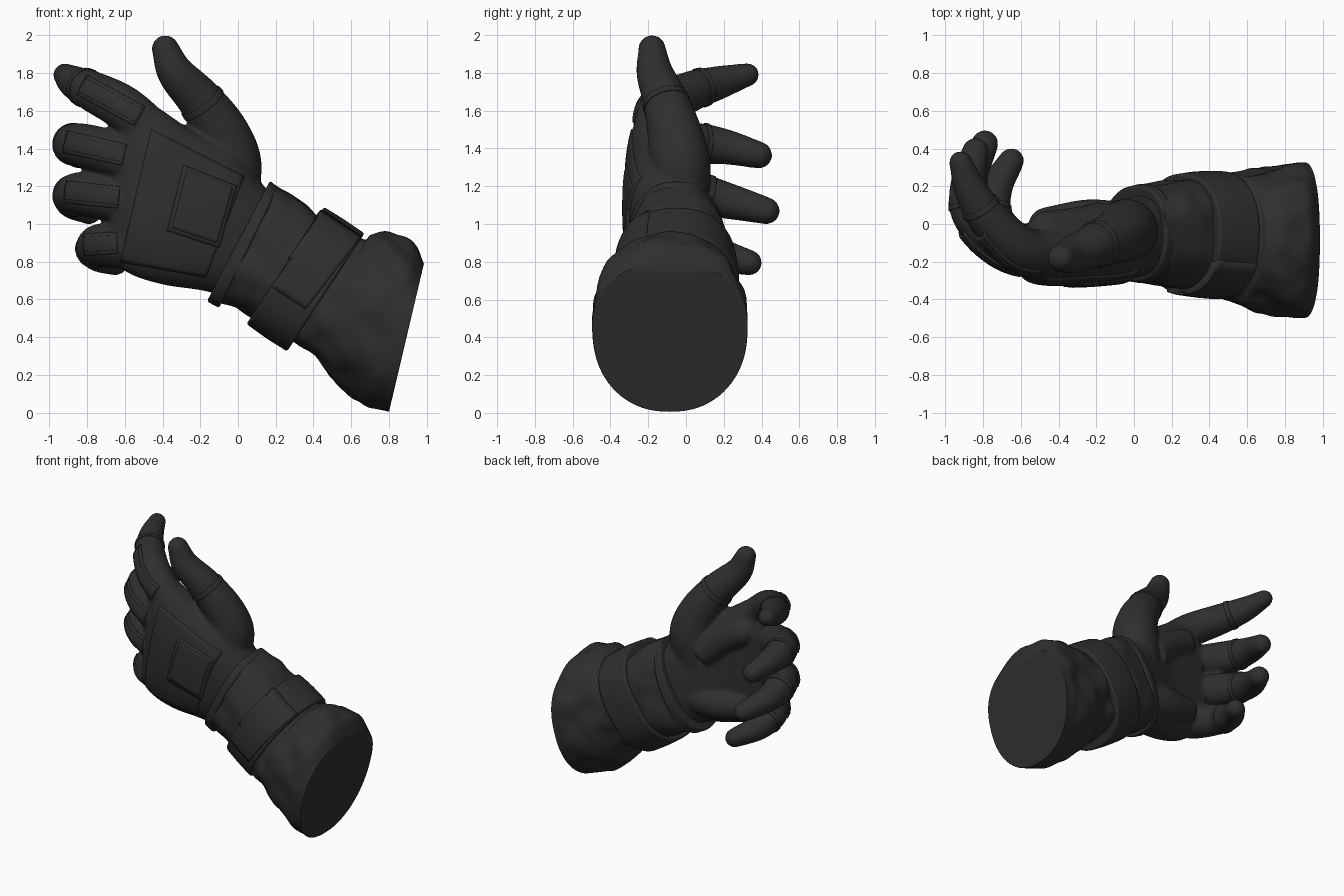
import bpy, bmesh, math
from mathutils import Vector, noise
from mathutils.bvhtree import BVHTree

if "Cube" in bpy.data.objects:
    bpy.data.objects.remove(bpy.data.objects["Cube"])

fabric = bpy.data.materials.new("charcoal fabric")
fabric.diffuse_color = (0.028, 0.028, 0.028, 1)
fabric.use_nodes = True
fabric.node_tree.nodes["Principled BSDF"].inputs["Base Color"].default_value = fabric.diffuse_color


def spline(pts, n):
    """Catmull-Rom samples through tuples of any length."""
    P = [Vector(p) for p in pts]
    P = [P[0] * 2 - P[1]] + P + [P[-1] * 2 - P[-2]]
    out = []
    for i in range(1, len(P) - 2):
        a, b, c, d = P[i - 1:i + 3]
        for j in range(n):
            t = j / n
            out.append((b * 2 + (c - a) * t + (a * 2 - b * 5 + c * 4 - d) * t * t
                        + (b * 3 - a - c * 3 + d) * t ** 3) * 0.5)
    return out + [P[-2]]


def skin(bm, rings):
    """Closed tube through rings of points."""
    R = [[bm.verts.new(p) for p in r] for r in rings]
    n = len(R[0])
    for a, b in zip(R, R[1:]):
        for i in range(n):
            bm.faces.new((a[i], a[(i + 1) % n], b[(i + 1) % n], b[i]))
    bm.faces.new(R[0])
    bm.faces.new(R[-1])


def sections(rows, n=8, power=2.3, folds=0.0, egg=0.0, sides=72):
    """Rings from rows of (bottom x, z, top x, z, y min, y max)."""
    rings = []
    for k, (bx, bz, tx, tz, y0, y1) in enumerate(spline(rows, n)):
        c = Vector(((bx + tx) / 2, (y0 + y1) / 2, (bz + tz) / 2))
        h = Vector(((tx - bx) / 2, 0, (tz - bz) / 2))
        w = Vector((0, (y1 - y0) / 2, 0))
        e = egg * max(0, 1 - k / 24)
        ring = []
        for i in range(sides):
            a = 2 * math.pi * i / sides
            ca, sa = math.cos(a), math.sin(a)
            p = h * math.copysign(abs(ca) ** (2 / power), ca) \
                + w * math.copysign(abs(sa) ** (2 / power), sa) * (1 + e * ca)
            q = c + p
            f = folds * min(1, k / 10) * (noise.noise(Vector((q.x * 5 + q.z * 3, q.y * 3, q.z * 4)))
                                          + 0.5 * noise.noise(q * 9))
            ring.append(c + p * (1 + f))
        rings.append(ring)
    return rings


def tube(samples, round_tip=True, sides=28):
    """Rings round a path of (x, y, z, radius)."""
    S = [(Vector(s[:3]), s[3]) for s in samples]
    u, rings = Vector((0.1, 0.2, 1)), []

    def ring(p, r, t):
        v = t.cross(u)
        return [p + (u * math.cos(a) + v * math.sin(a)) * r
                for a in (2 * math.pi * i / sides for i in range(sides))]
    for i, (p, r) in enumerate(S):
        t = (S[min(i + 1, len(S) - 1)][0] - S[max(i - 1, 0)][0]).normalized()
        u = (u - t * u.dot(t)).normalized()
        rings.append(ring(p, r, t))
    if round_tip:
        for a in (0.3, 0.6, 0.9, 1.2, 1.45):
            rings.append(ring(p + t * r * math.sin(a), r * math.cos(a), t))
    return rings


def finish(name, bm, angle=40):
    bmesh.ops.recalc_face_normals(bm, faces=bm.faces)
    me = bpy.data.meshes.new(name)
    bm.to_mesh(me)
    bm.free()
    me.materials.append(fabric)
    ob = bpy.data.objects.new(name, me)
    bpy.context.collection.objects.link(ob)
    me.shade_smooth()
    me.set_sharp_from_angle(angle=math.radians(angle))
    return ob


def solid(name, rings, bevel=0.0):
    bm = bmesh.new()
    skin(bm, rings)
    ob = finish(name, bm)
    if bevel:
        m = ob.modifiers.new("soft edge", 'BEVEL')
        m.width, m.segments, m.limit_method = bevel, 2, 'ANGLE'
        m.angle_limit = math.radians(50)
    return ob


def tree_of(ob):
    bm = bmesh.new()
    bm.from_mesh(ob.data)
    t = BVHTree.FromBMesh(bm)
    bm.free()
    return t


def plate(name, tree, quad, thick=0.02, n=18):
    """Sewn patch: a front-view quad laid on a surface."""
    a, b, c, d = [Vector(q) for q in quad]
    bm, grid = bmesh.new(), []
    for i in range(n + 1):
        row = []
        for j in range(n + 1):
            s, t = i / n, j / n
            p = (a * (1 - s) + b * s) * (1 - t) + (d * (1 - s) + c * s) * t
            hit = tree.ray_cast(Vector((p.x, -2, p.y)), Vector((0, 1, 0)))[0]
            if hit is None:
                hit = tree.find_nearest(Vector((p.x, -0.2, p.y)))[0]
            row.append(bm.verts.new(hit))
        grid.append(row)
    for i in range(n):
        for j in range(n):
            bm.faces.new((grid[i][j], grid[i + 1][j], grid[i + 1][j + 1], grid[i][j + 1]))
    ob = finish(name, bm)
    m = ob.modifiers.new("thickness", 'SOLIDIFY')
    m.thickness, m.offset = thick, 0
    return ob


# Finger and thumb centre lines: x, y, z, radius
fingers = {
    "index": [(-.42, -.16, 1.45, .12), (-.6, -.13, 1.61, .12), (-.765, .02, 1.70, .108),
              (-.865, .18, 1.75, .088), (-.918, .325, 1.79, .062)],
    "middle": [(-.42, -.17, 1.27, .12), (-.66, -.125, 1.37, .122), (-.845, .04, 1.42, .115),
               (-.88, .2, 1.41, .095), (-.84, .385, 1.365, .072)],
    "ring": [(-.42, -.17, 1.1, .12), (-.66, -.125, 1.135, .122), (-.845, .04, 1.16, .115),
             (-.87, .23, 1.12, .095), (-.79, .425, 1.07, .072)],
    "little": [(-.42, -.165, .92, .12), (-.61, -.13, .89, .125), (-.745, .02, .885, .11),
               (-.735, .18, .835, .09), (-.65, .335, .795, .068)],
}
thumb = [(-.08, -.04, 1.1, .15), (-.035, -.03, 1.3, .162), (-.085, -.06, 1.48, .145),
         (-.2, -.11, 1.655, .12), (-.33, -.165, 1.8, .098), (-.385, -.18, 1.928, .073)]

# Hand: palm, finger webs, heel pad, fingers and thumb fused into one smooth body
bm = bmesh.new()
skin(bm, sections([(.04, .58, .24, 1.1, -.25, .15), (-.08, .62, .12, 1.22, -.28, .15),
                   (-.2, .65, -.02, 1.38, -.305, .11), (-.4, .68, -.25, 1.5, -.32, .04),
                   (-.58, .74, -.47, 1.64, -.31, .01), (-.69, .84, -.61, 1.64, -.22, -.01)], power=2.6))
skin(bm, tube(spline([(-.05, .02, .85, .1), (-.25, .01, .84, .12), (-.46, -.01, .86, .1)], 6)))
skin(bm, tube(spline([(-.16, .0, 1.2, .12), (-.3, -.02, 1.32, .11), (-.46, -.03, 1.42, .1)], 6)))
for path in list(fingers.values()) + [thumb]:
    skin(bm, tube(spline(path, 6)))
hand = finish("hand", bm)
m = hand.modifiers.new("fuse", 'REMESH')
m.mode, m.voxel_size = 'VOXEL', 0.013
m = hand.modifiers.new("relax", 'SMOOTH')
m.factor, m.iterations = 0.5, 8
bpy.context.view_layer.update()
fused = bpy.data.meshes.new_from_object(hand.evaluated_get(bpy.context.evaluated_depsgraph_get()))
hand.modifiers.clear()
hand.data = fused
fused.shade_smooth()
if not fused.materials:
    fused.materials.append(fabric)

# Bands round fingers and thumb
for name, path, at in [(k, v, 14) for k, v in fingers.items()] + [("thumb", thumb, 17)]:
    band = [(s[0], s[1], s[2], s[3] + 0.005) for s in spline(path, 6)[at:at + 2]]
    solid(name + "_band", tube(band, round_tip=False), 0.004)

# Sewn patches on the back of the hand
tree = tree_of(hand)
plate("back_panel", tree, [(-.46, 1.5), (.03, 1.25), (-.17, .72), (-.62, .8)], 0.014, 30)
plate("back_pad", tree, [(-.29, 1.31), (-.01, 1.2), (-.1, .875), (-.375, .965)], 0.03)
plate("back_pad_inset", tree, [(-.272, 1.285), (-.032, 1.19), (-.113, .9), (-.35, .98)], 0.036)
for name, a, b in [("index", (-.52, 1.57), (-.82, 1.735)), ("middle", (-.6, 1.365), (-.91, 1.435)),
                   ("ring", (-.63, 1.14), (-.91, 1.17)), ("little", (-.64, .9), (-.81, .89))]:
    a, b = Vector(a), Vector(b)
    s = Vector((a.y - b.y, b.x - a.x)).normalized() * 0.055
    plate(name + "_strip", tree, [a + s, b + s, b - s, a - s])
    plate(name + "_strip_ridge", tree, [a + s * .65, b + s * .65, b - s * .65, a - s * .65], 0.028)

# Creased sleeve cuff with a flat cut end
solid("sleeve_cuff", sections([
    (.80, .005, .985, .79, -.495, .325), (.68, .05, .935, .895, -.49, .32),
    (.50, .17, .82, .94, -.46, .285), (.40, .31, .70, .93, -.415, .26),
    (.29, .36, .65, .92, -.37, .255), (.08, .50, .43, 1.06, -.34, .24),
    (-.02, .56, .33, 1.12, -.33, .23), (-.15, .59, .165, 1.215, -.30, .19)], folds=0.085, egg=0.1), 0.01)
solid("cuff_hem", sections([(-.10, .555, .215, 1.19, -.315, .215),
                            (-.165, .59, .17, 1.23, -.305, .2)], n=3), 0.012)

# Wrist strap and its front tab
strap = solid("wrist_strap", sections([(.26, .325, .67, .95, -.39, .28),
                                       (.15, .395, .56, 1.025, -.38, .28),
                                       (.045, .47, .455, 1.09, -.365, .265)], n=4), 0.012)
plate("strap_tab", tree_of(strap), [(.16, .68), (.44, 1.07), (.65, .93), (.36, .55)], 0.022)
